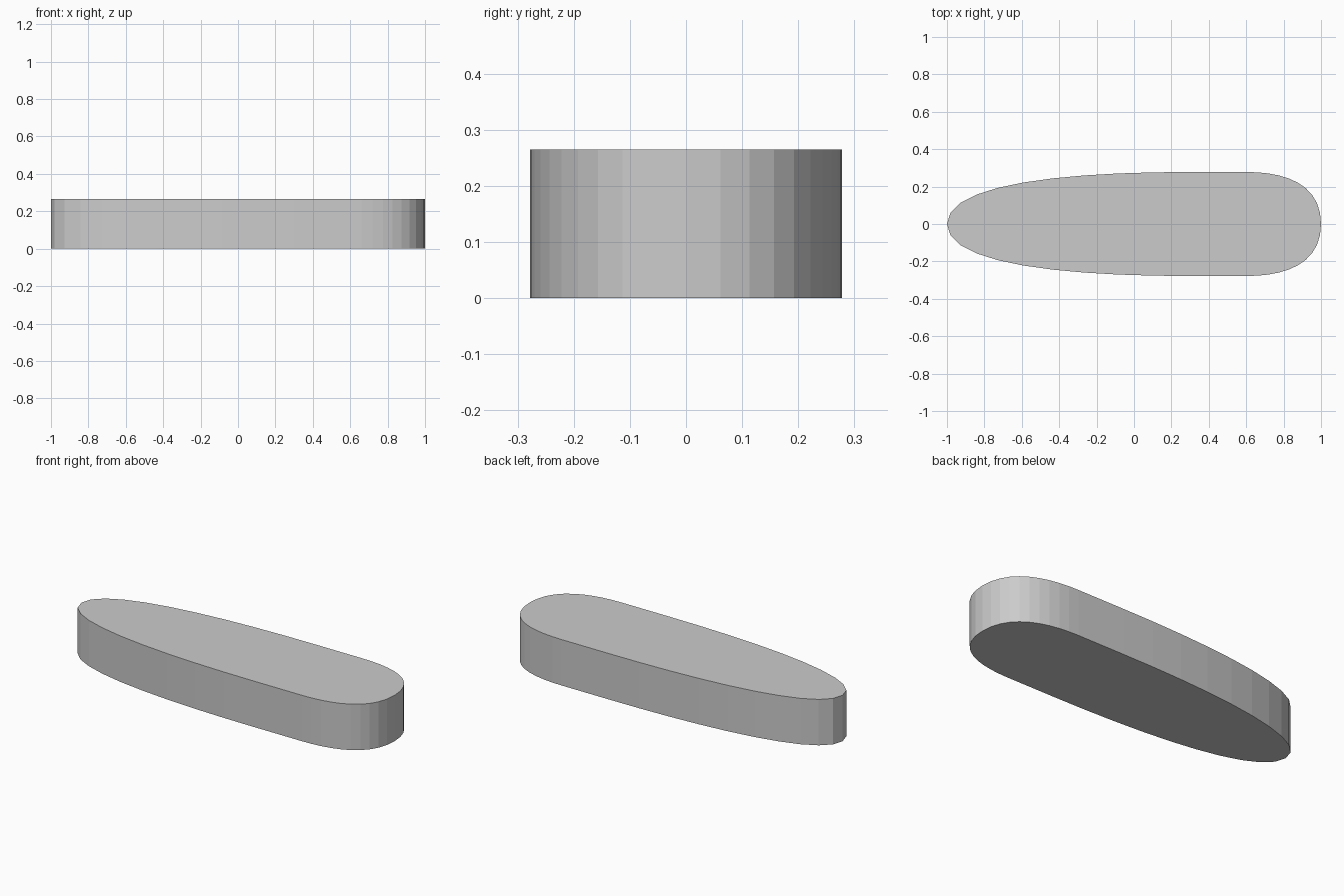
import bpy, bmesh
from mathutils import Vector
from mathutils.geometry import interpolate_bezier

if "Cube" in bpy.data.objects:
    bpy.data.objects.remove(bpy.data.objects["Cube"])

HALF_WIDTH = 0.278
HEIGHT = 0.265
STEPS = 11


def arc(*pts):
    """Sample a cubic curve through the given end and handle points."""
    return [(p.x, p.y) for p in interpolate_bezier(*[Vector((x, y, 0)) for x, y in pts], STEPS)]


# Upper half outline: blunt rounded end, straight flank, long tapered end
half = arc((1, 0), (1, 0.22), (0.8, HALF_WIDTH), (0.6, HALF_WIDTH))
half += arc((0.3, HALF_WIDTH), (-0.35, HALF_WIDTH), (-1, 0.22), (-1, 0))
outline = half + [(x, -y) for x, y in reversed(half[1:-1])]

# Extrude the outline into a solid slab
bm = bmesh.new()
base = bm.faces.new([bm.verts.new((x, y, 0)) for x, y in outline])
top = bmesh.ops.extrude_face_region(bm, geom=[base], use_keep_orig=True)
bmesh.ops.translate(bm, vec=(0, 0, HEIGHT),
                    verts=[g for g in top["geom"] if isinstance(g, bmesh.types.BMVert)])
bmesh.ops.recalc_face_normals(bm, faces=bm.faces)

mesh = bpy.data.meshes.new("tapered_slab")
bm.to_mesh(mesh)
bm.free()
bpy.context.collection.objects.link(bpy.data.objects.new("tapered_slab", mesh))
